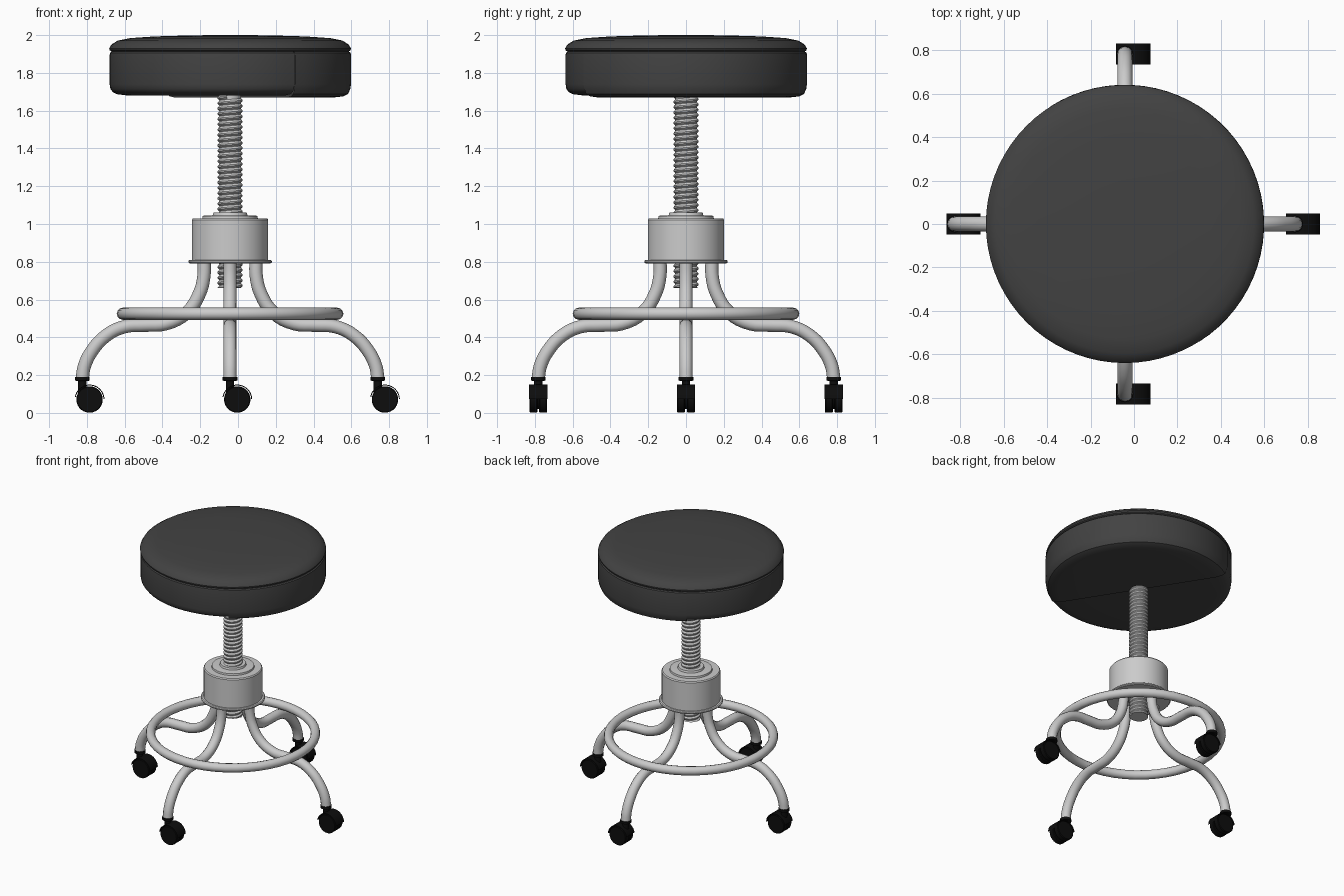
import bpy, bmesh, math
from mathutils import Matrix, Vector

if "Cube" in bpy.data.objects:
    bpy.data.objects.remove(bpy.data.objects["Cube"])

CX = -0.042          # column axis
TAU = 2 * math.pi
TURN = Matrix.Rotation(math.pi / 2, 4, 'X')


def colour(name, v):
    m = bpy.data.materials.new(name)
    m.diffuse_color = (v, v, v, 1)
    m.use_nodes = True
    m.node_tree.nodes["Principled BSDF"].inputs["Base Color"].default_value = m.diffuse_color
    return m


vinyl = colour("dark_vinyl", 0.055)
rubber = colour("black_rubber", 0.004)


def finish(bm, name, mat=None, angle=35, recalc=True):
    bmesh.ops.remove_doubles(bm, verts=bm.verts, dist=1e-5)
    if recalc:
        bmesh.ops.recalc_face_normals(bm, faces=bm.faces)
    me = bpy.data.meshes.new(name)
    bm.to_mesh(me)
    bm.free()
    ob = bpy.data.objects.new(name, me)
    bpy.context.collection.objects.link(ob)
    if mat:
        me.materials.append(mat)
    smooth(ob, angle)
    return ob


def smooth(ob, angle=35):
    bpy.ops.object.select_all(action='DESELECT')
    bpy.context.view_layer.objects.active = ob
    ob.select_set(True)
    bpy.ops.object.shade_smooth_by_angle(angle=math.radians(angle))


def lathe(name, profile, loc, segs=48, start=0, sweep=TAU, mat=None, rot=None, angle=35):
    """Revolve an (r, z) profile about z."""
    bm = bmesh.new()
    vs = [bm.verts.new((r * math.cos(start), r * math.sin(start), z)) for r, z in profile]
    es = [bm.edges.new(p) for p in zip(vs, vs[1:])]
    bmesh.ops.spin(bm, geom=vs + es, cent=(0, 0, 0), axis=(0, 0, 1),
                   angle=sweep, steps=segs, use_duplicate=False)
    if rot:
        bm.transform(rot)
    bm.transform(Matrix.Translation(loc))
    return finish(bm, name, mat, angle)


axis = Vector((CX, 0, 0))

# Seat: domed top panel over two half covers that meet at side seams
lathe("seat_top", [(0, 2.0), (0.2, 1.999), (0.4, 1.993), (0.53, 1.984), (0.595, 1.971),
                   (0.628, 1.95), (0.64, 1.93), (0.638, 1.92), (0.63, 1.914), (0.6, 1.91)],
      axis, 72, mat=vinyl)
SEAM = math.radians(-57.7)
for name, a0, r, zb in (("seat_cover_right", SEAM, 0.641, 1.67),
                        ("seat_cover_left", SEAM + math.pi, 0.638, 1.681)):
    lathe(name, [(0.6, 1.912), (r - 0.01, 1.912), (r - 0.002, 1.906), (r, 1.895), (r, 1.74),
                 (r - 0.004, 1.715), (r - 0.016, zb + 0.018), (r - 0.04, zb + 0.006),
                 (r - 0.09, zb), (0.3, zb), (0, zb)],
          axis, 36, a0, math.pi, vinyl)

# Threaded column: core plus helical thread
R, PITCH, N, Z0, Z1 = 0.066, 0.028, 24, 0.66, 1.69
lathe("column_core", [(0, Z0), (R - 0.009, Z0), (R - 0.009, Z1), (0, Z1)], axis, N)
bm = bmesh.new()
steps = int((Z1 - Z0) / PITCH * N)
rows = []
for k in range(steps + N):
    a = TAU * k / N
    z = Z0 + PITCH * (k / N - 1)
    rows.append([bm.verts.new((CX + r * math.cos(a), r * math.sin(a),
                               min(max(z + f * PITCH, Z0), Z1)))
                 for r, f in ((R - 0.01, 0), (R, 0.35), (R, 0.6))])
for k in range(steps - 1):
    p, q = rows[k], rows[k + 1]
    p, q = p + [rows[k + N][0]], q + [rows[k + N + 1][0]]
    for i in range(3):
        bm.faces.new((p[i], q[i], q[i + 1], p[i + 1]))
finish(bm, "column_thread", angle=30, recalc=False)

# Hub with bottom flange and stepped cap
lathe("hub", [(0, 0.792), (0.215, 0.792), (0.221, 0.797), (0.221, 0.804), (0.215, 0.809),
              (0.202, 0.809), (0.202, 1.022), (0.196, 1.03), (0.147, 1.03), (0.145, 1.043),
              (0.12, 1.046), (0.092, 1.046), (0.088, 1.06), (0, 1.062)], axis, 48)

# Foot ring
bpy.ops.mesh.primitive_torus_add(location=(CX, 0, 0.525), major_radius=0.568, minor_radius=0.032,
                                 major_segments=48, minor_segments=12)
ring = bpy.context.object
ring.name = "foot_ring"
smooth(ring, 60)

# Bent tube legs, each ending in a twin-wheel caster
LEG = [(0.137, 0.81), (0.139, 0.72), (0.163, 0.63), (0.23, 0.53), (0.34, 0.472), (0.45, 0.464),
       (0.56, 0.456), (0.655, 0.41), (0.73, 0.33), (0.772, 0.245), (0.782, 0.185)]


def leg(name, a):
    cu = bpy.data.curves.new(name, 'CURVE')
    cu.dimensions = '3D'
    cu.bevel_depth, cu.bevel_resolution = 0.035, 4
    cu.resolution_u, cu.use_fill_caps = 4, True
    sp = cu.splines.new('BEZIER')
    sp.bezier_points.add(len(LEG) - 1)
    for p, (d, z) in zip(sp.bezier_points, LEG):
        p.co = (CX + d * math.cos(a), d * math.sin(a), z)
        p.handle_left_type = p.handle_right_type = 'AUTO'
    ob = bpy.data.objects.new(name, cu)
    bpy.context.collection.objects.link(ob)
    bpy.ops.object.select_all(action='DESELECT')
    bpy.context.view_layer.objects.active = ob
    ob.select_set(True)
    bpy.ops.object.convert(target='MESH')
    smooth(bpy.context.object, 50)


def caster(side, x, y):
    # Stem with collar
    lathe(side + "_caster_stem", [(0, 0.07), (0.022, 0.07), (0.022, 0.168), (0.039, 0.171),
                                  (0.039, 0.19), (0, 0.192)], Vector((x, y, 0)), 20, mat=rubber)
    hub = Vector((x + 0.038, y, 0.071))
    # Twin wheels
    for s, tag in ((-1, "front"), (1, "back")):
        lathe(f"{side}_caster_{tag}_wheel",
              [(0, -0.021), (0.045, -0.021), (0.066, -0.021), (0.07, -0.016),
               (0.07, 0.016), (0.066, 0.021), (0, 0.021)],
              hub + Vector((0, s * 0.026, 0)), 28, mat=rubber, rot=TURN)
    # Axle and curved hood
    lathe(side + "_caster_axle", [(0, -0.03), (0.05, -0.03), (0.05, 0.03), (0, 0.03)],
          hub, 20, mat=rubber, rot=TURN)
    lathe(side + "_caster_hood", [(0.074, -0.048), (0.079, -0.048), (0.079, 0.048),
                                  (0.074, 0.048), (0.074, -0.048)],
          hub, 20, math.radians(2), math.radians(168), rubber, TURN)


for i, side in enumerate(("right", "back", "left", "front")):
    a = i * math.pi / 2
    leg(side + "_leg", a)
    caster(side, CX + 0.782 * math.cos(a), 0.782 * math.sin(a))
